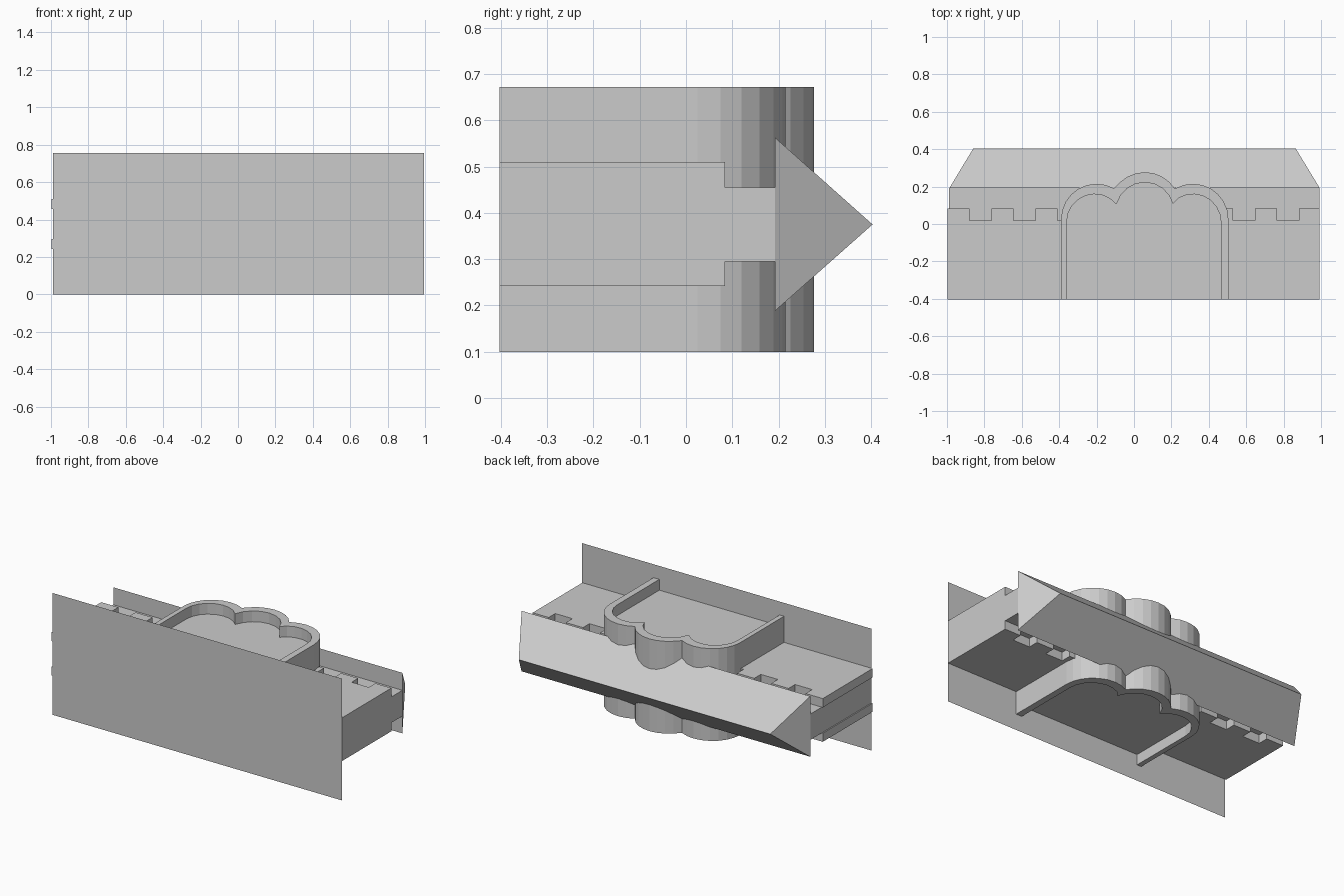
import bpy, bmesh
from math import atan2, cos, sin, pi, tau

if "Cube" in bpy.data.objects:
    bpy.data.objects.remove(bpy.data.objects["Cube"])

Y0 = -0.403  # plane of the backing sheet


def finish(name, bm):
    bmesh.ops.recalc_face_normals(bm, faces=bm.faces)
    me = bpy.data.meshes.new(name)
    bm.to_mesh(me)
    bm.free()
    ob = bpy.data.objects.new(name, me)
    bpy.context.collection.objects.link(ob)
    return ob


def prism(name, outline, z0, z1):
    bm = bmesh.new()
    lo = [bm.verts.new((x, y, z0)) for x, y in outline]
    hi = [bm.verts.new((x, y, z1)) for x, y in outline]
    bm.faces.new(lo)
    bm.faces.new(hi)
    n = len(lo)
    for i in range(n):
        j = (i + 1) % n
        bm.faces.new((lo[i], lo[j], hi[j], hi[i]))
    return finish(name, bm)


def arch(lobes, cusps, seg=8):
    """Three-lobed arch with straight legs; lobes are (cx, cy, r)."""
    first, last = lobes[0], lobes[-1]
    ends = [(first[0] - first[2], first[1])] + cusps + [(last[0] + last[2], last[1])]
    pts = [(ends[0][0], Y0)]
    for k, (cx, cy, r) in enumerate(lobes):
        a, b = [atan2(p[1] - cy, p[0] - cx) for p in (ends[k], ends[k + 1])]
        if a < -pi / 2:
            a += tau
        for i in range(seg + 1):
            if k and i == 0:
                continue
            t = a + (b - a) * i / seg
            pts.append((cx + r * cos(t), cy + r * sin(t)))
    return pts + [(ends[-1][0], Y0)]


# Backing sheet across the front
bm = bmesh.new()
bm.faces.new([bm.verts.new((x, Y0, z)) for x, z in
              ((-0.99, 0), (0.995, 0), (0.995, 0.755), (-0.99, 0.755))])
finish("backing_sheet", bm)

# Wall core
prism("wall_core", [(-0.99, Y0), (0.993, Y0), (0.993, 0.192), (-0.99, 0.192)], 0.295, 0.455)

# Toothed slabs above and below the core
pitch, tooth = 0.235, 0.1175
teeth = [(-0.997, Y0)]
for k in range(9):
    x = -0.997 + k * pitch
    x1 = min(x + tooth, 0.993)
    teeth += ([(x, 0.02)] if k else []) + [(x, 0.084), (x1, 0.084)]
    if k < 8:
        teeth.append((x1, 0.02))
teeth.append((0.993, Y0))
prism("lower_toothed_slab", teeth, 0.242, 0.295)
prism("upper_toothed_slab", teeth, 0.455, 0.51)

# Hipped roof, ridge pointing backwards
bm = bmesh.new()
base = [bm.verts.new((x, 0.192, z)) for x, z in
        ((-0.987, 0.188), (0.993, 0.188), (0.993, 0.563), (-0.987, 0.563))]
rl, rr = [bm.verts.new((x, 0.403, 0.375)) for x in (-0.86, 0.865)]
for f in (base, (base[0], base[1], rr, rl), (base[3], base[2], rr, rl),
          (base[0], base[3], rl), (base[1], base[2], rr)):
    bm.faces.new(f)
finish("hipped_roof", bm)

# Three-lobed tower with a recessed panel at each end
outer = arch([(-0.2, 0.025, 0.19), (0.058, 0.087, 0.19), (0.315, 0.025, 0.19)],
             [(-0.107, 0.19), (0.22, 0.19)])
inner = arch([(-0.21, 0.01, 0.15), (0.058, 0.068, 0.155), (0.315, 0.01, 0.15)],
             [(-0.092, 0.107), (0.206, 0.107)])
bm = bmesh.new()
levels = [(inner, 0.165), (inner, 0.1), (outer, 0.1), (outer, 0.672), (inner, 0.672), (inner, 0.605)]
rings = [[bm.verts.new((x, y, z)) for x, y in line] for line, z in levels]
for a, b in zip(rings, rings[1:]):
    for i in range(len(a) - 1):
        bm.faces.new((a[i], a[i + 1], b[i + 1], b[i]))
bm.faces.new(rings[0])
bm.faces.new(rings[-1])
finish("lobed_tower", bm)
